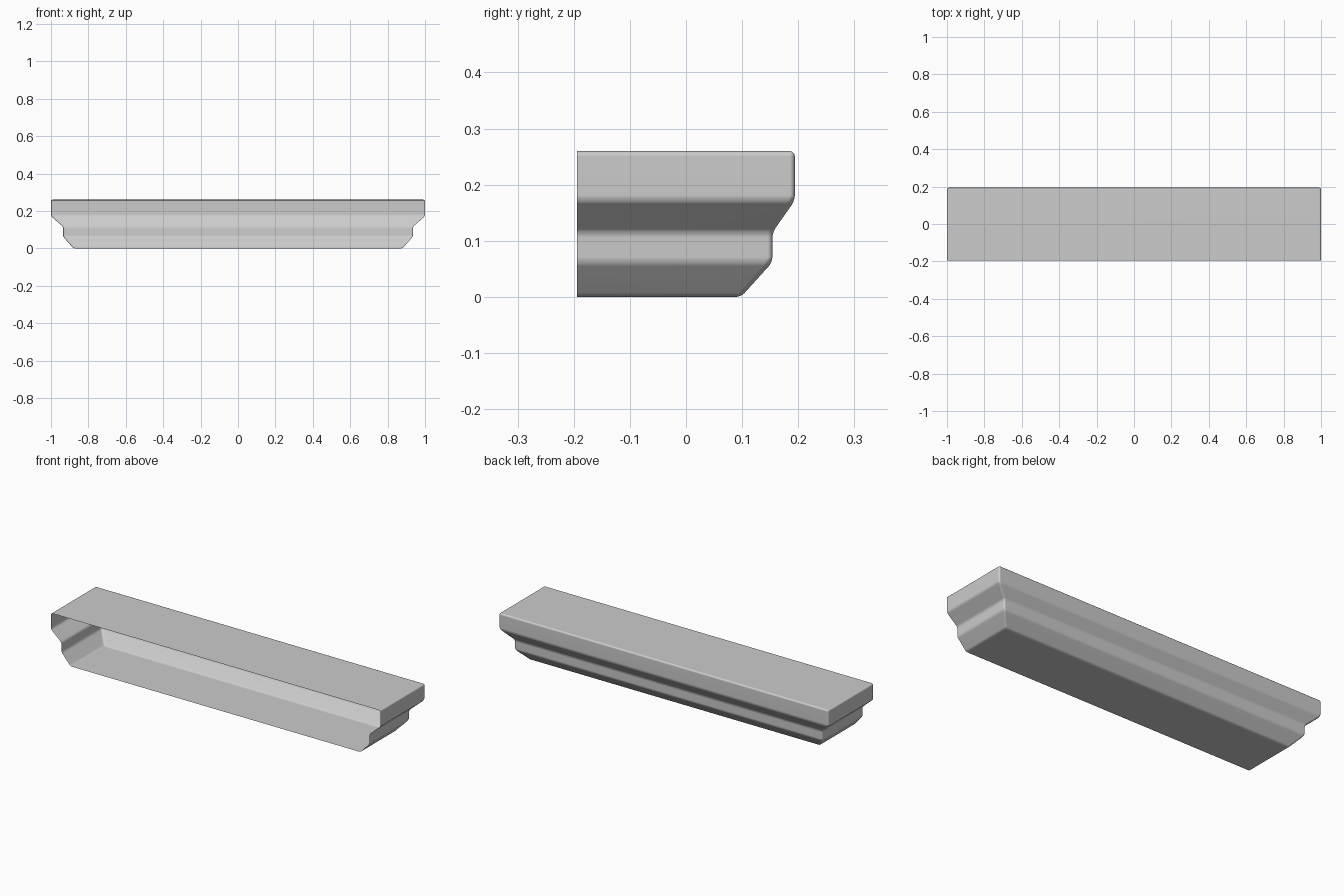
import bpy, bmesh

if "Cube" in bpy.data.objects:
    bpy.data.objects.remove(bpy.data.objects["Cube"])

FRONT = -0.194
# Moulding profile: half width x, back y, height z
profile = [
    (0.880, 0.098, 0.0),
    (0.935, 0.154, 0.062),
    (0.935, 0.154, 0.115),
    (1.000, 0.194, 0.172),
    (1.000, 0.194, 0.260),
]

# Thin shell: moulding wraps the two ends and the back, front stays open
bm = bmesh.new()
rings = [[bm.verts.new(p) for p in
          ((x, FRONT, z), (x, y, z), (-x, y, z), (-x, FRONT, z))]
         for x, y, z in profile]
for low, high in zip(rings, rings[1:]):
    for i in range(3):
        bm.faces.new((low[i], low[i + 1], high[i + 1], high[i]))

# Flat underside and top
bm.faces.new(rings[0][::-1])
bm.faces.new(rings[-1])

# Softly rounded edges, leaving the open front rim crisp
bm.edges.ensure_lookup_table()
bmesh.ops.bevel(bm, geom=[e for e in bm.edges if not e.is_boundary],
                offset=0.009, offset_type='OFFSET', segments=3,
                profile=0.5, affect='EDGES', clamp_overlap=True)
bmesh.ops.recalc_face_normals(bm, faces=bm.faces)
top = max(bm.faces, key=lambda f: f.calc_center_median().z)
if top.normal.z < 0:
    bmesh.ops.reverse_faces(bm, faces=bm.faces)

mesh = bpy.data.meshes.new("moulded_shelf")
bm.to_mesh(mesh)
bm.free()
shelf = bpy.data.objects.new("moulded_shelf", mesh)
bpy.context.collection.objects.link(shelf)
bpy.context.view_layer.objects.active = shelf
shelf.select_set(True)
bpy.ops.object.shade_smooth_by_angle()

# Keep the broad faces flat-looking beside the rounded edges
weighted = shelf.modifiers.new("weighted_normals", 'WEIGHTED_NORMAL')
weighted.keep_sharp = True
